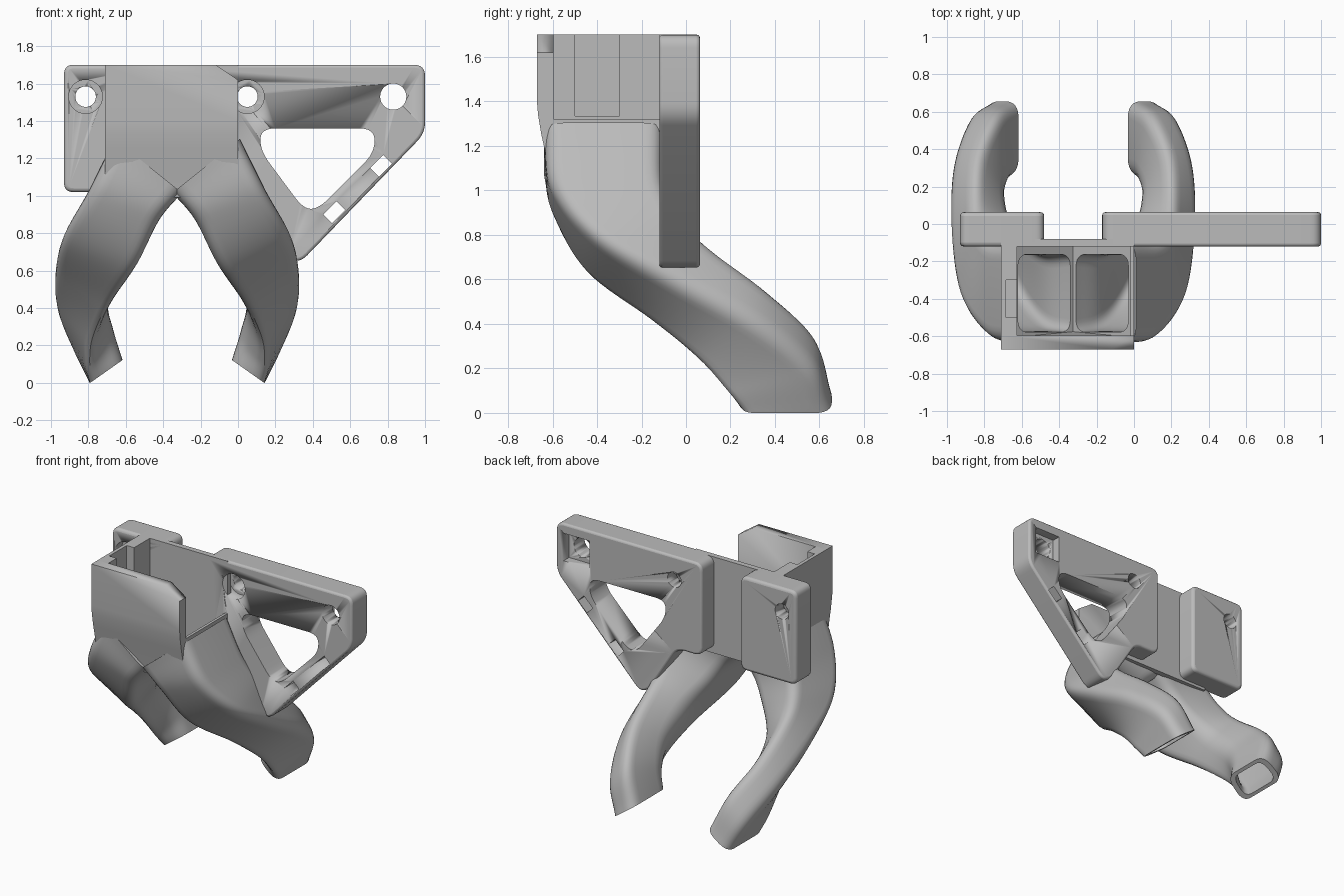
import bpy, bmesh, math
from mathutils import Vector

if "Cube" in bpy.data.objects:
    bpy.data.objects.remove(bpy.data.objects["Cube"])

grey = bpy.data.materials.new("plain grey")
grey.use_nodes = True
COLOUR = (0.5, 0.5, 0.5, 1)
grey.diffuse_color = COLOUR
grey.node_tree.nodes["Principled BSDF"].inputs["Base Color"].default_value = COLOUR

MID = -0.325  # plane of symmetry of the two legs


def finish(name, bm):
    bmesh.ops.recalc_face_normals(bm, faces=bm.faces)
    mesh = bpy.data.meshes.new(name)
    bm.to_mesh(mesh)
    bm.free()
    mesh.materials.append(grey)
    mesh.shade_smooth()
    mesh.set_sharp_from_angle(angle=math.radians(32))
    ob = bpy.data.objects.new(name, mesh)
    bpy.context.collection.objects.link(ob)
    return ob


def rounded(pts, amount, steps=6):
    """Replace each corner by a small curve reaching 'amount' along its edges."""
    out = []
    for i, p in enumerate(pts):
        p = Vector(p)
        ends = []
        for q in (Vector(pts[i - 1]), Vector(pts[(i + 1) % len(pts)])):
            ends.append(p + (q - p).normalized() * min(amount, (q - p).length * 0.48))
        for k in range(steps + 1):
            t = k / steps
            out.append(ends[0] * (1 - t) ** 2 + p * 2 * t * (1 - t) + ends[1] * t * t)
    return out


def prism(name, pts, lo, hi, axis="y"):
    """Extrude a 2D outline along one axis."""
    place = {"x": lambda a, b, d: (d, a, b),
             "y": lambda a, b, d: (a, d, b),
             "z": lambda a, b, d: (a, b, d)}[axis]
    bm = bmesh.new()
    rings = [[bm.verts.new(place(p[0], p[1], d)) for p in pts] for d in (lo, hi)]
    bm.faces.new(rings[0])
    bm.faces.new(rings[1])
    n = len(pts)
    for i in range(n):
        j = (i + 1) % n
        bm.faces.new((rings[0][i], rings[0][j], rings[1][j], rings[1][i]))
    return finish(name, bm)


def rect(x0, x1, z0, z1):
    return [(x0, z0), (x1, z0), (x1, z1), (x0, z1)]


def disc(x, z, r, n=40):
    return [(x + r * math.cos(math.tau * i / n), z + r * math.sin(math.tau * i / n)) for i in range(n)]


def soften(ob, width):
    mod = ob.modifiers.new("soft edges", "BEVEL")
    mod.width, mod.segments = width, 3
    mod.limit_method, mod.angle_limit = "ANGLE", math.radians(50)


def cut(ob, pts, lo, hi):
    cutter = prism(ob.name + "_cutter", pts, lo, hi)
    cutter.hide_render = True
    cutter.hide_set(True)
    cutter.display_type = "WIRE"
    mod = ob.modifiers.new("cut", "BOOLEAN")
    mod.object, mod.operation, mod.solver = cutter, "DIFFERENCE", "EXACT"


# Mounting plate with the triangular window
FRONT, BACK = -0.12, 0.063
plate = prism("mounting_plate", rounded(
    [(-0.17, 1.7), (1, 1.7), (1, 1.335), (0.33, 0.64), (0.25, 0.68), (0.03, 1.03), (-0.17, 1.03)], 0.06),
    FRONT, BACK)
soften(plate, 0.015)
cut(plate, rounded([(0.12, 1.36), (0.73, 1.36), (0.73, 1.23), (0.43, 0.93), (0.35, 0.93), (0.12, 1.24)], 0.08), -1, 1)
cut(plate, disc(0.05, 1.53, 0.055), -1, 1)
cut(plate, disc(0.05, 1.53, 0.09), -1, -0.04)
cut(plate, disc(0.83, 1.53, 0.07), -1, 1)
cut(plate, rect(0.73, 0.94, 1.43, 1.63), 0.0, 1)
for x, z in ((0.765, 1.16), (0.515, 0.912)):  # tie slots along the sloping strip
    slot = [(x + (a - b) * 0.707, z + (a + b) * 0.707)
            for a, b in ((-0.05, -0.033), (0.05, -0.033), (0.05, 0.033), (-0.05, 0.033))]
    cut(plate, slot, -1, 1)

# Mounting ear on the other side
ear = prism("mounting_ear", rounded(rect(-0.93, -0.48, 1.02, 1.7), 0.05), FRONT, BACK)
soften(ear, 0.02)
cut(ear, disc(-0.815, 1.53, 0.055), -1, 1)
cut(ear, disc(-0.815, 1.53, 0.09), -1, -0.04)

# Inlet box walls
prism("inlet_back_wall", rect(-0.71, 0, 1.0, 1.7), FRONT, -0.08)
front_wall = prism("inlet_front_wall", [
    (-0.67, 1.7), (-0.67, 1.4), (-0.665, 1.34), (-0.65, 1.25), (-0.632, 1.17), (-0.6, 0.99),
    (-0.57, 0.99), (-0.595, 1.2), (-0.595, 1.7)], -0.71, 0, "x")
cut(front_wall, [(-0.12, 1.701), (0.1, 1.551), (0.1, 1.8), (-0.12, 1.8)], -1, 0)
prism("inlet_side_wall", [
    (-0.71, -0.62), (-0.625, -0.62), (-0.625, -0.5), (-0.685, -0.5), (-0.685, -0.3),
    (-0.625, -0.3), (-0.625, -0.1), (-0.71, -0.1)], 1.33, 1.7, "z")
prism("inlet_side_base", rect(-0.71, -0.625, -0.62, -0.1), 1.17, 1.335, "z")
prism("inlet_low_wall", rect(-0.02, 0, -0.62, -0.1), 1.2, 1.32, "z")

# Hollow legs: four edge lines, each given as (distance from mid plane, y, z)
OUTER = [(.33, -.63, 1.3), (.47, -.6, 1.02), (.61, -.4, .78), (.67, -.05, .58), (.66, .3, .4), (.57, .56, .2), (.465, .65, 0)]
UPPER = [(.33, -.11, 1.3), (.46, -.1, 1.04), (.53, 0, .86), (.53, .14, .74), (.5, .38, .56), (.4, .58, .36), (.295, .65, .12)]
INNER = [(-.02, -.11, 1.02), (.1, -.12, .9), (.2, -.08, .76), (.32, .02, .58), (.355, .16, .42), (.33, .25, .26), (.295, .27, .12)]
LOWER = [(-.02, -.63, 1.02), (.1, -.59, .87), (.22, -.45, .62), (.36, -.17, .4), (.45, .04, .22), (.475, .16, .09), (.465, .24, 0)]


def smooth_line(pts, steps=8):
    """Catmull-Rom curve through the points."""
    pts = [Vector(p) for p in pts]
    pts = [pts[0] * 2 - pts[1]] + pts + [pts[-1] * 2 - pts[-2]]
    out = []
    for a, b, c, d in zip(pts, pts[1:], pts[2:], pts[3:]):
        for k in range(steps):
            t = k / steps
            out.append(0.5 * (2 * b + (c - a) * t + (2 * a - 5 * b + 4 * c - d) * t * t
                              + (3 * b - a - 3 * c + d) * t ** 3))
    return out + [pts[-2]]


def leg(name, side):
    bm = bmesh.new()
    shells = ([], [])
    for corners in zip(*map(smooth_line, (OUTER, UPPER, INNER, LOWER))):
        centre = sum(corners, Vector()) / 4
        for shell, size in zip(shells, (1.03, 0.8)):
            ring = rounded([centre + (c - centre) * size for c in corners], 0.085 * size)
            shell.append([bm.verts.new((MID + side * p.x, p.y, max(p.z, 0))) for p in ring])
    n = len(shells[0][0])
    pairs = [pair for shell in shells for pair in zip(shell, shell[1:])]
    pairs += [(shells[0][0], shells[1][0]), (shells[0][-1], shells[1][-1])]
    for a, b in pairs:
        for i in range(n):
            j = (i + 1) % n
            bm.faces.new((a[i], a[j], b[j], b[i]))
    return finish(name, bm)


leg("left_leg", 1)
leg("right_leg", -1)
